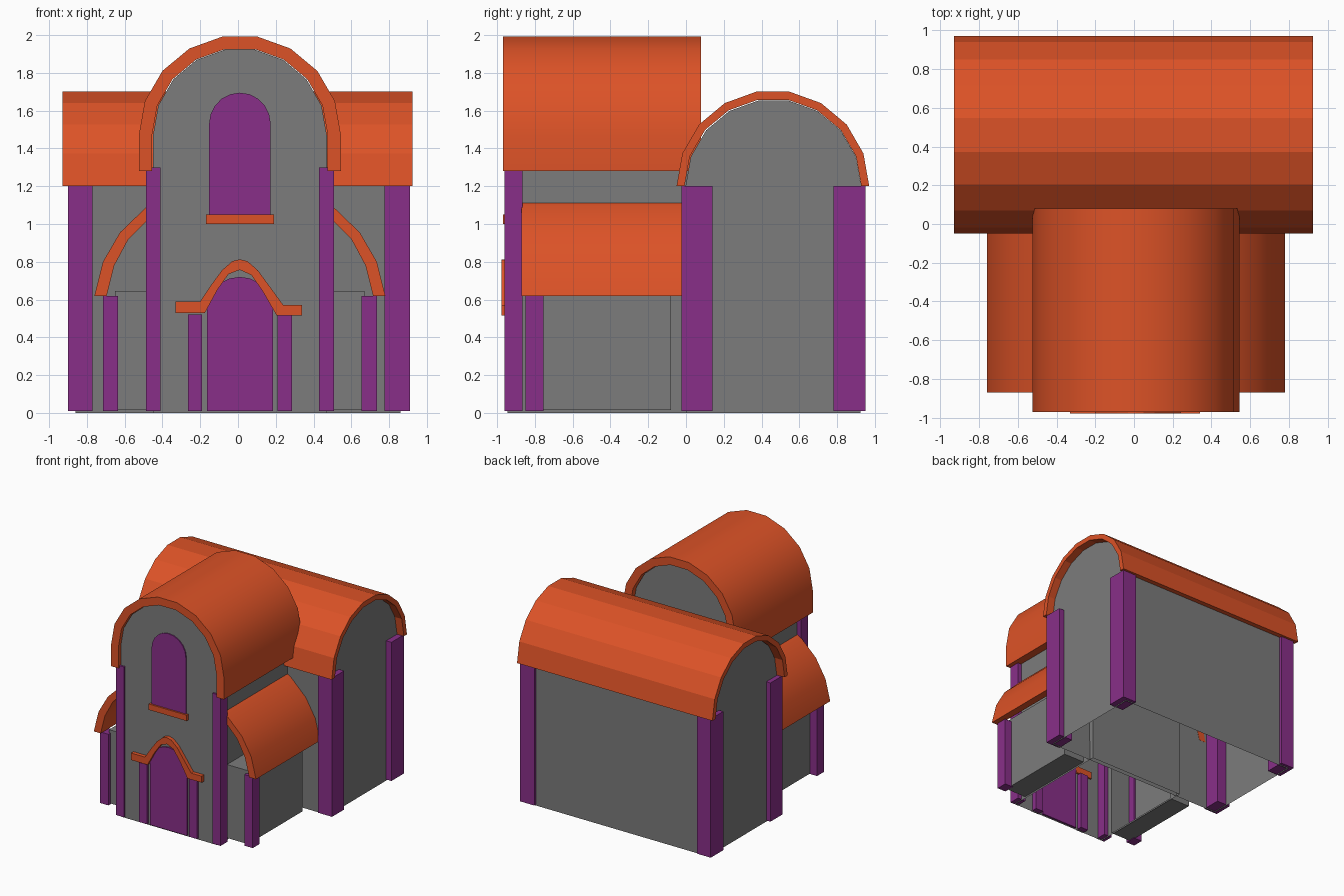
import bpy, bmesh, math
from mathutils import Vector

cube = bpy.data.objects.get("Cube")
if cube:
    bpy.data.objects.remove(cube, do_unlink=True)


def material(name, color):
    m = bpy.data.materials.new(name)
    m.use_nodes = True
    m.diffuse_color = (*color, 1)
    m.node_tree.nodes["Principled BSDF"].inputs["Base Color"].default_value = (*color, 1)
    return m


ORANGE = material("roof_orange", (0.72, 0.085, 0.02))
PURPLE = material("trim_purple", (0.25, 0.028, 0.25))
GRAY = material("wall_gray", (0.2, 0.2, 0.2))
CX = 0.01  # centre line of the front tower


def arch(c, z, r, h, n=9):
    """Half ellipse from the +side to the -side."""
    return [(c + r * math.cos(math.pi * i / n), z + h * math.sin(math.pi * i / n))
            for i in range(n + 1)]


def prism_mesh(profile, start, end, axis):
    """Extrude a profile, drawn in (side, z), along x or y."""
    bm = bmesh.new()
    put = (lambda a, z: (a, start, z)) if axis == "y" else (lambda a, z: (start, a, z))
    face = bm.faces.new([bm.verts.new(put(a, z)) for a, z in profile])
    res = bmesh.ops.extrude_face_region(bm, geom=[face], use_keep_orig=True)
    move = Vector((0, end - start, 0)) if axis == "y" else Vector((end - start, 0, 0))
    bmesh.ops.translate(bm, vec=move, verts=[g for g in res["geom"] if isinstance(g, bmesh.types.BMVert)])
    bmesh.ops.recalc_face_normals(bm, faces=bm.faces[:])
    return bm


def open_bottom(bm):
    low = [f for f in bm.faces if all(v.co.z < 0.005 for v in f.verts)]
    bmesh.ops.delete(bm, geom=low, context="FACES")


def finish(name, bm, mat, smooth=False):
    mesh = bpy.data.meshes.new(name)
    bm.to_mesh(mesh)
    bm.free()
    mesh.materials.append(mat)
    ob = bpy.data.objects.new(name, mesh)
    bpy.context.collection.objects.link(ob)
    if smooth:
        bpy.ops.object.select_all(action="DESELECT")
        ob.select_set(True)
        bpy.context.view_layer.objects.active = ob
        bpy.ops.object.shade_smooth_by_angle(angle=math.radians(30))
    return ob


def prism(name, profile, start, end, mat, axis="y", smooth=False):
    return finish(name, prism_mesh(profile, start, end, axis), mat, smooth)


def box(name, x0, x1, y0, y1, z0, z1, mat):
    return prism(name, [(x0, z0), (x1, z0), (x1, z1), (x0, z1)], y0, y1, mat)


# Rear hall: hollow body, vaulted roof and corner posts
hall = prism_mesh([(0.0, 0), (0.925, 0)] + arch(0.4625, 1.2, 0.465, 0.46), -0.86, 0.86, "x")
open_bottom(hall)
finish("hall_walls", hall, GRAY)
prism("hall_roof", arch(0.46, 1.2, 0.51, 0.508) + arch(0.46, 1.2, 0.468, 0.464)[::-1],
      -0.93, 0.925, ORANGE, "x")
for side, x0, x1 in (("right", -0.9, -0.77), ("left", 0.775, 0.91)):
    for end, y0, y1 in (("front", -0.025, 0.14), ("back", 0.78, 0.95)):
        box(f"hall_post_{end}_{side}", x0, x1, y0, y1, 0.01, 1.2, PURPLE)

# Front tower: hollow body with the low side aisles drawn out of its walls
HALF = 0.46
tower = prism_mesh([(CX - HALF, 0), (CX + HALF, 0)] + arch(CX, 1.47, HALF, 0.46), -0.945, 0.04, "y")
for co, no in (((0, -0.82, 0), (0, 1, 0)), ((0, -0.08, 0), (0, 1, 0)),
               ((0, 0, 0.015), (0, 0, 1)), ((0, 0, 0.645), (0, 0, 1))):
    bmesh.ops.bisect_plane(tower, geom=tower.verts[:] + tower.edges[:] + tower.faces[:],
                           plane_co=co, plane_no=no)
for side in (-1, 1):
    panel = []
    for f in tower.faces:
        c = f.calc_center_median()
        if f.normal.x * side > 0.9 and -0.8 < c.y < -0.1 and 0.1 < c.z < 0.6:
            panel.append(f)
    out = bmesh.ops.extrude_discrete_faces(tower, faces=panel)["faces"]
    bmesh.ops.translate(tower, vec=(side * 0.2, 0, 0), verts=list({v for f in out for v in f.verts}))
open_bottom(tower)
finish("tower_and_aisle_walls", tower, GRAY)


def legged(r, h):
    return [(CX + r, 1.28)] + arch(CX, 1.47, r, h) + [(CX - r, 1.28)]


prism("tower_roof", legged(0.535, 0.53) + legged(0.465, 0.462)[::-1], -0.97, 0.08, ORANGE, smooth=True)

# Aisle roofs and posts, mirrored about the tower centre
aisle = [(0.77, 0.62), (0.725, 0.8), (0.635, 0.955), (0.49, 1.095), (0.44, 1.12),
         (0.44, 1.05), (0.49, 1.02), (0.59, 0.92), (0.665, 0.78), (0.705, 0.62)]
for side, s in (("right", -1), ("left", 1)):
    prism(f"aisle_roof_{side}", [(CX + s * a, z) for a, z in aisle], -0.87, 0.0, ORANGE, smooth=True)

    def post(name, a, b, y0, y1, top):
        box(f"{name}_{side}", CX + s * a, CX + s * b, y0, y1, 0.01, top, PURPLE)

    post("aisle_post", 0.645, 0.725, -0.85, -0.755, 0.62)
    post("tower_post", 0.42, 0.497, -0.96, -0.865, 1.3)
    post("door_post", 0.2, 0.275, -0.962, -0.9, 0.52)

# Door with its curved hood
prism("door", [(CX - 0.175, 0.01), (CX + 0.175, 0.01)] + arch(CX, 0.55, 0.175, 0.17, 10),
      -0.957, -0.93, PURPLE)
upper = [(-0.33, 0.59), (-0.2, 0.59), (-0.14, 0.68), (-0.085, 0.755), (-0.03, 0.803), (0.01, 0.813),
         (0.05, 0.803), (0.105, 0.755), (0.16, 0.68), (0.24, 0.57), (0.34, 0.57)]
lower = [(0.34, 0.515), (0.205, 0.515), (0.13, 0.645), (0.07, 0.73), (0.01, 0.757),
         (-0.05, 0.735), (-0.11, 0.65), (-0.175, 0.53), (-0.33, 0.53)]
prism("door_hood", upper + lower, -0.978, -0.93, ORANGE)

# Upper window and sill
prism("window", [(CX - 0.163, 1.04), (CX + 0.163, 1.04)] + arch(CX, 1.53, 0.163, 0.165, 10),
      -0.954, -0.93, PURPLE)
box("window_sill", -0.17, 0.19, -0.968, -0.93, 1.0, 1.05, ORANGE)
